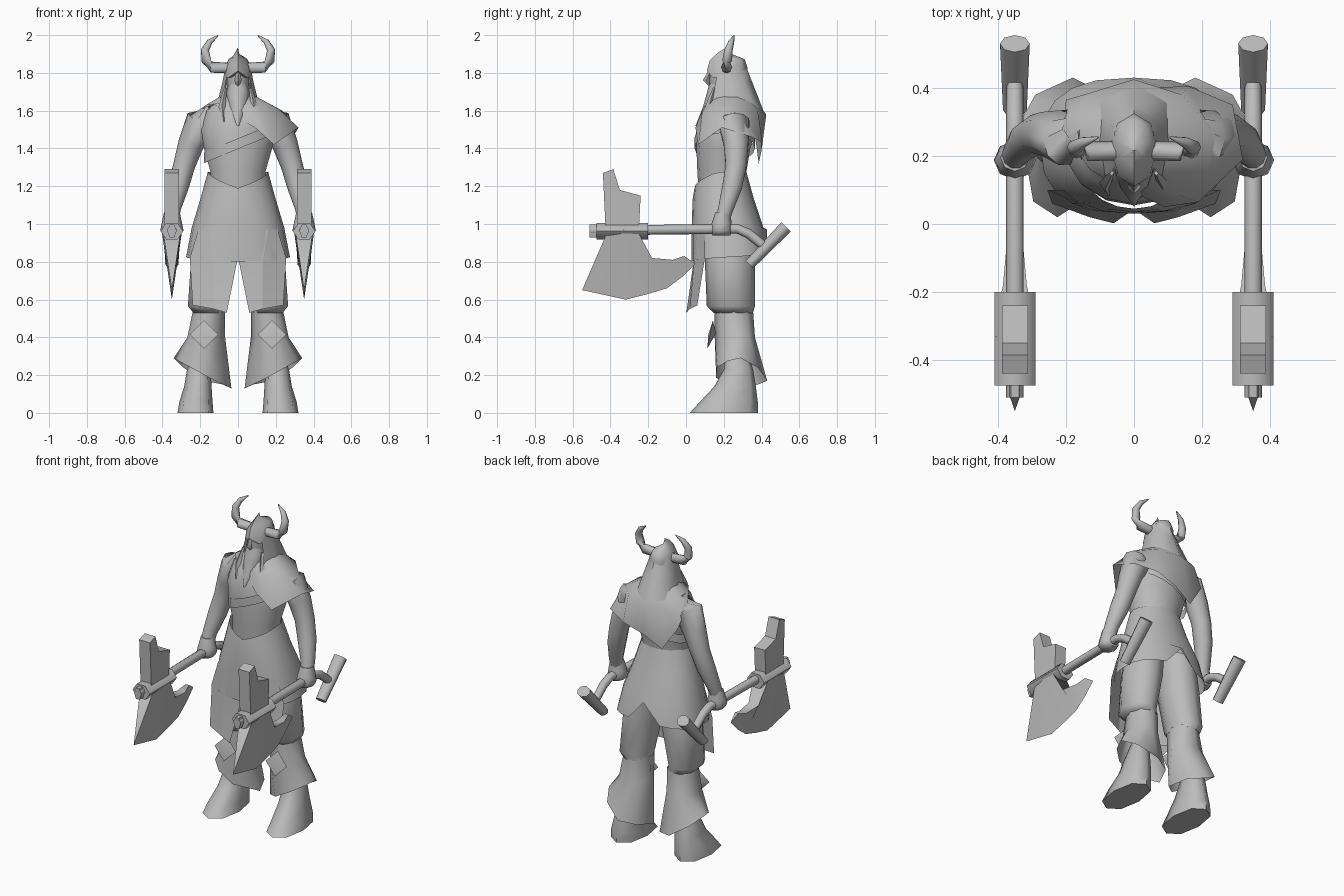
import bpy, bmesh, math
from math import sin, cos, pi
from mathutils import Vector

cube = bpy.data.objects.get("Cube")
if cube:
    bpy.data.objects.remove(cube, do_unlink=True)

GREY = (0.5, 0.5, 0.5, 1)
mat = bpy.data.materials.new("plain grey")
mat.use_nodes = True
mat.diffuse_color = GREY
mat.node_tree.nodes["Principled BSDF"].inputs["Base Color"].default_value = GREY
mat.node_tree.nodes["Principled BSDF"].inputs["Roughness"].default_value = 0.8


def finish(name, bm, angle=60):
    bmesh.ops.remove_doubles(bm, verts=bm.verts, dist=0.0005)
    bmesh.ops.recalc_face_normals(bm, faces=bm.faces)
    me = bpy.data.meshes.new(name)
    bm.to_mesh(me)
    bm.free()
    me.materials.append(mat)
    ob = bpy.data.objects.new(name, me)
    bpy.context.collection.objects.link(ob)
    bpy.ops.object.select_all(action="DESELECT")
    ob.select_set(True)
    bpy.context.view_layer.objects.active = ob
    bpy.ops.object.shade_smooth_by_angle(angle=math.radians(angle))


def loft(name, rings, side=1, closed=True, caps=True, angle=60):
    """Skin a list of equal-length rings; side=-1 mirrors in x."""
    bm = bmesh.new()
    rows = [[bm.verts.new((p[0] * side, p[1], p[2])) for p in r] for r in rings]
    n = len(rows[0])
    for a, b in zip(rows, rows[1:]):
        for i in range(n if closed else n - 1):
            j = (i + 1) % n
            bm.faces.new((a[i], a[j], b[j], b[i]))
    if caps and closed:
        bm.faces.new(rows[0])
        bm.faces.new(rows[-1])
    finish(name, bm, angle)


def ring(x0, x1, y0, y1, z, n=10, power=1.0):
    """Level ellipse filling a box, starting at the front; power < 1 squares it."""
    cx, cy, rx, ry = (x0 + x1) / 2, (y0 + y1) / 2, (x1 - x0) / 2, (y1 - y0) / 2

    def curve(t):
        return math.copysign(abs(t) ** power, t) if abs(t) > 1e-6 else 0

    return [(cx + rx * curve(sin(2 * pi * i / n)), cy - ry * curve(cos(2 * pi * i / n)), z)
            for i in range(n)]


def tube(name, pts, radii, side=1, n=8, squash=1.0, angle=60):
    """Round tube along a path with a radius at each point."""
    pts = [Vector(p) for p in pts]
    rings = []
    for i, p in enumerate(pts):
        t = (pts[min(i + 1, len(pts) - 1)] - pts[max(i - 1, 0)]).normalized()
        ref = Vector((1, 0, 0)) if abs(t.x) < 0.8 else Vector((0, 1, 0))
        u = (ref - t * ref.dot(t)).normalized()
        v = t.cross(u)
        rings.append([p + radii[i] * (u * squash * cos(2 * pi * k / n) + v * sin(2 * pi * k / n))
                      for k in range(n)])
    loft(name, rings, side, angle=angle)


# Torso
loft("torso", [ring(-w, w, a, b, z, 14) for w, a, b, z in (
    (.15, .07, .31, 1.12), (.15, .06, .32, 1.28), (.185, .055, .34, 1.4),
    (.2, .06, .37, 1.5), (.17, .09, .37, 1.6), (.09, .14, .33, 1.67), (.06, .16, .29, 1.75))])

# Chest strap, a tilted band
strap = []
for dz in (-.028, .028):
    strap.append([(.012 + .194 * sin(a), .205 - .16 * cos(a), 1.43 + .08 * sin(a) + dz)
                  for a in (2 * pi * i / 18 for i in range(18))])
loft("chest_strap", strap, caps=False)

# Mantle: covers the left shoulder and falls to a point on the back
collar = [(x, y, z) for x, y, z in ring(-.09, .09, .14, .34, 1.68)]
mid = [(.05, .085, 1.6), (.13, .085, 1.59), (.215, .16, 1.61), (.235, .27, 1.6), (.14, .38, 1.6),
       (0, .425, 1.58), (-.13, .385, 1.58), (-.19, .31, 1.61), (-.17, .22, 1.63), (-.08, .13, 1.645)]
hem = [(.09, .05, 1.51), (.19, .065, 1.42), (.32, .19, 1.51), (.29, .35, 1.46), (.16, .405, 1.43),
       (.03, .4, 1.39), (-.1, .385, 1.32), (-.2, .365, 1.47), (-.21, .28, 1.6), (-.13, .16, 1.635)]
loft("mantle", [collar, mid, hem], caps=False, angle=75)

# Skirt, squarer toward the hem, which lifts at the back centre
N = 20


def skirt_ring(w, y0, y1, power, height):
    return [(x, y, height(min(i, N - i) / (N / 2)))
            for i, (x, y, _) in enumerate(ring(-w, w, y0, y1, 0, N, power))]


loft("skirt", [
    skirt_ring(.16, .045, .32, 1, lambda k: 1.19 + .085 * min(1, k * 2.2)),
    skirt_ring(.2, .035, .36, .95, lambda k: 1.13),
    skirt_ring(.245, .03, .41, .85, lambda k: .98),
    skirt_ring(.275, .03, .43, .78, lambda k: .97 if k > .95 else .8 + .05 * k)], caps=False)

# Head, face and pointed helmet
loft("head", [ring(-w, w, a, b, z) for w, a, b, z in (
    (.05, .15, .28, 1.64), (.06, .12, .3, 1.72), (.062, .125, .31, 1.82))])
loft("helmet", [
    [(x, y, z + (.035 if i == 0 else 0)) for i, (x, y, z) in enumerate(ring(-w, w, a, b, h, 8))]
    for w, a, b, h in ((.072, .11, .325, 1.775), (.07, .125, .325, 1.83),
                       (.05, .17, .31, 1.873), (.008, .215, .24, 1.9))])
tube("nose", [(0, .135, 1.82), (0, .108, 1.76), (0, .13, 1.735)], (.01, .019, .01), n=4)

# Hair falls as an open cape behind the head
hair = []
for w, front, back, zf, zb in ((.066, .17, .32, 1.82, 1.83), (.085, .15, .355, 1.73, 1.74),
                               (.118, .135, .41, 1.6, 1.6)):
    hair.append([(-w * .82, front, zf - .01), (-w, (front + back) / 2 - .03, zf + .01),
                 (-w * .85, back - .05, zb + .02), (0, back, zb), (w * .85, back - .05, zb + .02),
                 (w, (front + back) / 2 - .03, zf + .01), (w * .82, front, zf - .01)])
loft("hair", hair, closed=False)
loft("beard", [ring(-w, w, a, b, z, 8) for w, a, b, z in (
    (.045, .125, .22, 1.75), (.062, .112, .22, 1.7), (.055, .09, .2, 1.62), (.006, .05, .1, 1.52))])

AXE_X = .35
for s, label in ((1, "left"), (-1, "right")):
    # Horns and side locks
    tube(label + "_horn", [(.05, .215, 1.825), (.135, .215, 1.83), (.168, .218, 1.865), (.175, .225, 1.92),
                           (.15, .24, 1.965), (.105, .255, 1.998)],
         (.028, .03, .026, .022, .016, .003), s)
    tube(label + "_side_lock", [(.066, .15, 1.72), (.085, .12, 1.62), (.075, .085, 1.54)],
         (.008, .018, .004), s, n=4)

    # Arm and fist
    tube(label + "_arm", [(.13, .25, 1.57), (.2, .255, 1.535), (.25, .265, 1.42), (.285, .265, 1.31),
                          (.315, .245, 1.2), (.345, .21, 1.08), (.352, .19, 1.01)],
         (.075, .085, .068, .058, .055, .042, .038), s, n=10)
    loft(label + "_fist", [ring(.35 - w, .35 + w, a, b, z, 8) for w, a, b, z in (
        (.04, .14, .235, .94), (.062, .13, .245, .965), (.055, .135, .242, 1.0), (.042, .155, .235, 1.06))], s)

    # Trouser leg
    loft(label + "_trouser", [ring(a, b, c, d, z) for a, b, c, d, z in (
        (.075, .24, .145, .355, .53), (.075, .27, .11, .365, .565),
        (.02, .255, .1, .365, .8), (.005, .22, .1, .36, 1.0))], s)

    # Foot and ankle
    loft(label + "_foot", [ring(a, b, c, d, z, 8, .85) for a, b, c, d, z in (
        (.13, .32, .02, .38, 0), (.135, .31, .075, .38, .06), (.14, .285, .15, .37, .14),
        (.145, .27, .2, .355, .23), (.12, .22, .22, .32, .36))], s)

    # Flared shin guard with a slanted hem
    flare = [(.15, .16, .185), (.25, .165, .24), (.315, .22, .275), (.34, .29, .29),
             (.29, .38, .24), (.18, .43, .17), (.08, .38, .15), (.035, .27, .13)]
    loft(label + "_shin_guard", [ring(.07, .238, .15, .355, .545, 8), ring(.068, .268, .152, .365, .4, 8),
                                 flare], s, caps=False)

    # Diamond plate on the shin
    bm = bmesh.new()
    r = .075
    outer = [bm.verts.new(((.18 + dx) * s, .128 + dz * .2, .415 + dz))
             for dx, dz in ((r, 0), (0, r), (-r, 0), (0, -r))]
    tip = bm.verts.new((.18 * s, .118, .415))
    back = bm.verts.new((.18 * s, .158, .42))
    for i in range(4):
        for apex in (tip, back):
            bm.faces.new((outer[i], outer[(i + 1) % 4], apex))
    finish(label + "_shin_plate", bm, 40)

    # Long front flap under the skirt
    loft(label + "_flap", [
        [(.07, .045, .97), (.16, .06, .97), (.21, .1, .97)],
        [(.005, .04, .8), (.13, .042, .8), (.255, .1, .82)],
        [(.06, .002, .53), (.13, .02, .55), (.24, .06, .57)]], s, closed=False, angle=15)

    # Axe shaft, butt bar and hub
    tube(label + "_axe_shaft", [(AXE_X, -.51, .965), (AXE_X, .27, .975), (AXE_X, .33, .95), (AXE_X, .43, .87)],
         (.026, .026, .026, .024), s)
    tube(label + "_axe_butt", [(AXE_X, .335, .785), (AXE_X, .53, .985)], (.028, .035), s, squash=1.25)
    tube(label + "_axe_hub", [(AXE_X, -.475, .962), (AXE_X, -.2, .962)], (.05, .05), s, n=6, squash=1.2)
    tube(label + "_axe_cap", [(AXE_X, -.51, .962), (AXE_X, -.47, .962)], (.04, .04), s, n=6, squash=.6)

    # Axe blade: thick at the hub, drawn to a cutting edge
    blade = []
    for ty, tz, ey, ez, w in ((-.42, .95, -.55, .65, .045), (-.33, .97, -.32, .6, .055),
                              (-.25, .95, -.2, .63, .05), (-.18, .82, -.1, .66, .035),
                              (-.07, .81, -.02, .72, .025), (-.01, .83, .05, .79, .012)):
        blade.append([(AXE_X - w, ty, tz), (AXE_X + w, ty, tz), (AXE_X, ey, ez)])
    loft(label + "_axe_blade", blade, s)

    # Stepped spike above the hub
    poll = [(-.425, .96), (-.44, 1.27), (-.385, 1.29), (-.35, 1.18), (-.24, 1.15), (-.25, .96)]
    loft(label + "_axe_poll", [[(AXE_X + d, y, z) for y, z in poll] for d in (-.038, .038)], s, angle=30)
